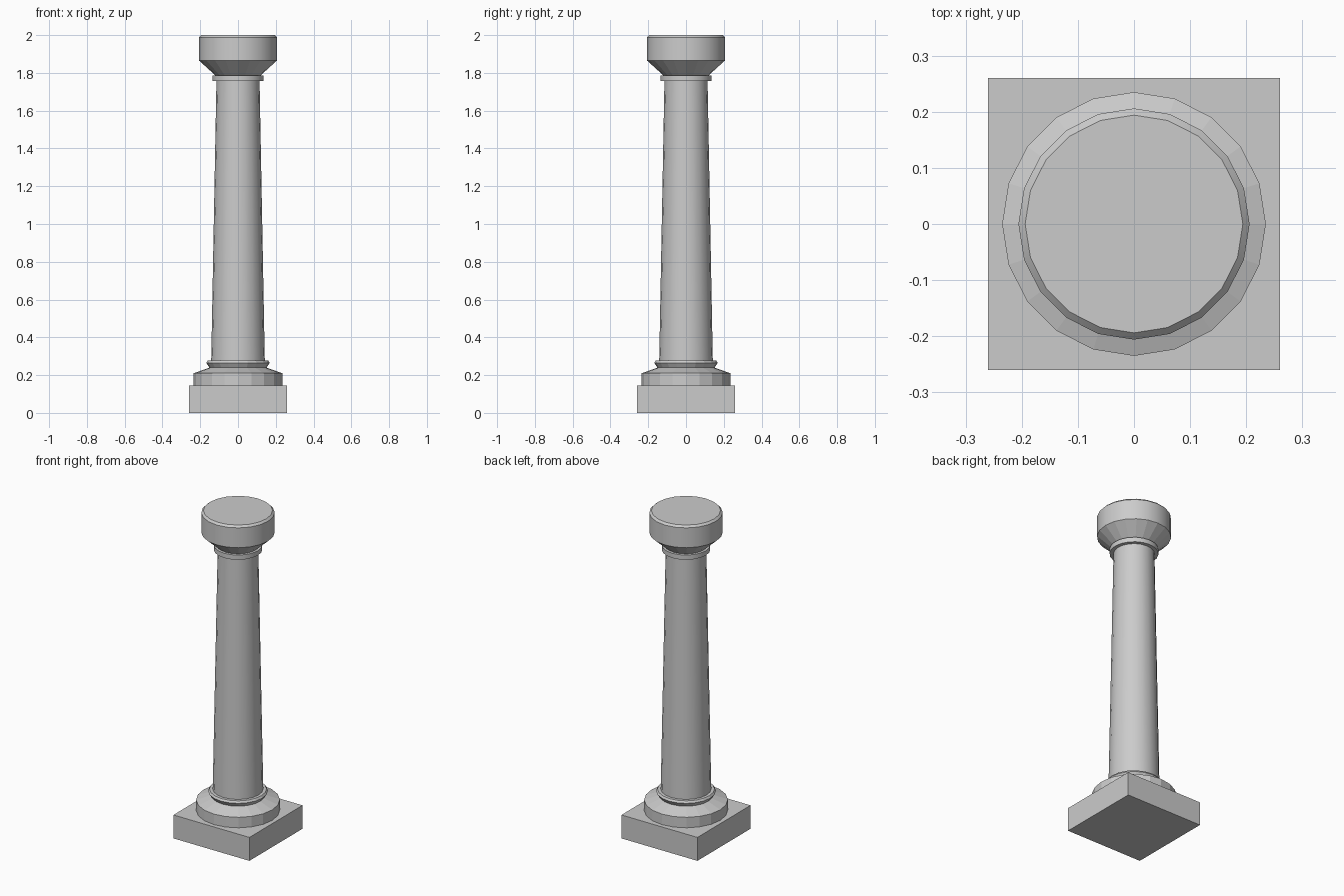
import bpy, bmesh, math

if "Cube" in bpy.data.objects:
    bpy.data.objects.remove(bpy.data.objects["Cube"])

SIDES = 20


def lathe(name, profile, smooth=False):
    """Spin a (radius, z) profile around z into a capped solid."""
    bm = bmesh.new()
    rings = []
    for r, z in profile:
        rings.append([bm.verts.new((r * math.cos(math.tau * i / SIDES),
                                    r * math.sin(math.tau * i / SIDES), z))
                      for i in range(SIDES)])
    for low, high in zip(rings, rings[1:]):
        for i in range(SIDES):
            j = (i + 1) % SIDES
            bm.faces.new((low[i], low[j], high[j], high[i]))
    bm.faces.new(rings[0][::-1])
    bm.faces.new(rings[-1])
    mesh = bpy.data.meshes.new(name)
    bm.to_mesh(mesh)
    bm.free()
    obj = bpy.data.objects.new(name, mesh)
    bpy.context.collection.objects.link(obj)
    if smooth:
        bpy.ops.object.select_all(action='DESELECT')
        obj.select_set(True)
        bpy.context.view_layer.objects.active = obj
        bpy.ops.object.shade_smooth_by_angle(angle=math.radians(25))
    return obj


# Square plinth
bpy.ops.mesh.primitive_cube_add(size=1, location=(0, 0, 0.0725))
plinth = bpy.context.object
plinth.name = "plinth"
plinth.scale = (0.52, 0.52, 0.145)

# Stepped base: wide disc with sloped top, then a small flared collar
lathe("base_disc", [(0.235, 0.145), (0.235, 0.21), (0.15, 0.24)])
lathe("base_collar", [(0.15, 0.238), (0.168, 0.265), (0.16, 0.277)])

# Tapered shaft
lathe("shaft", [(0.142, 0.27), (0.114, 1.765)], smooth=True)

# Neck ring under the capital
lathe("neck_ring", [(0.136, 1.758), (0.136, 1.787)], smooth=True)

# Capital: flared underside and a drum with a chamfered top
lathe("capital_flare", [(0.12, 1.787), (0.206, 1.865)])
lathe("capital_drum", [(0.206, 1.865), (0.206, 1.988), (0.194, 2.0)], smooth=True)
